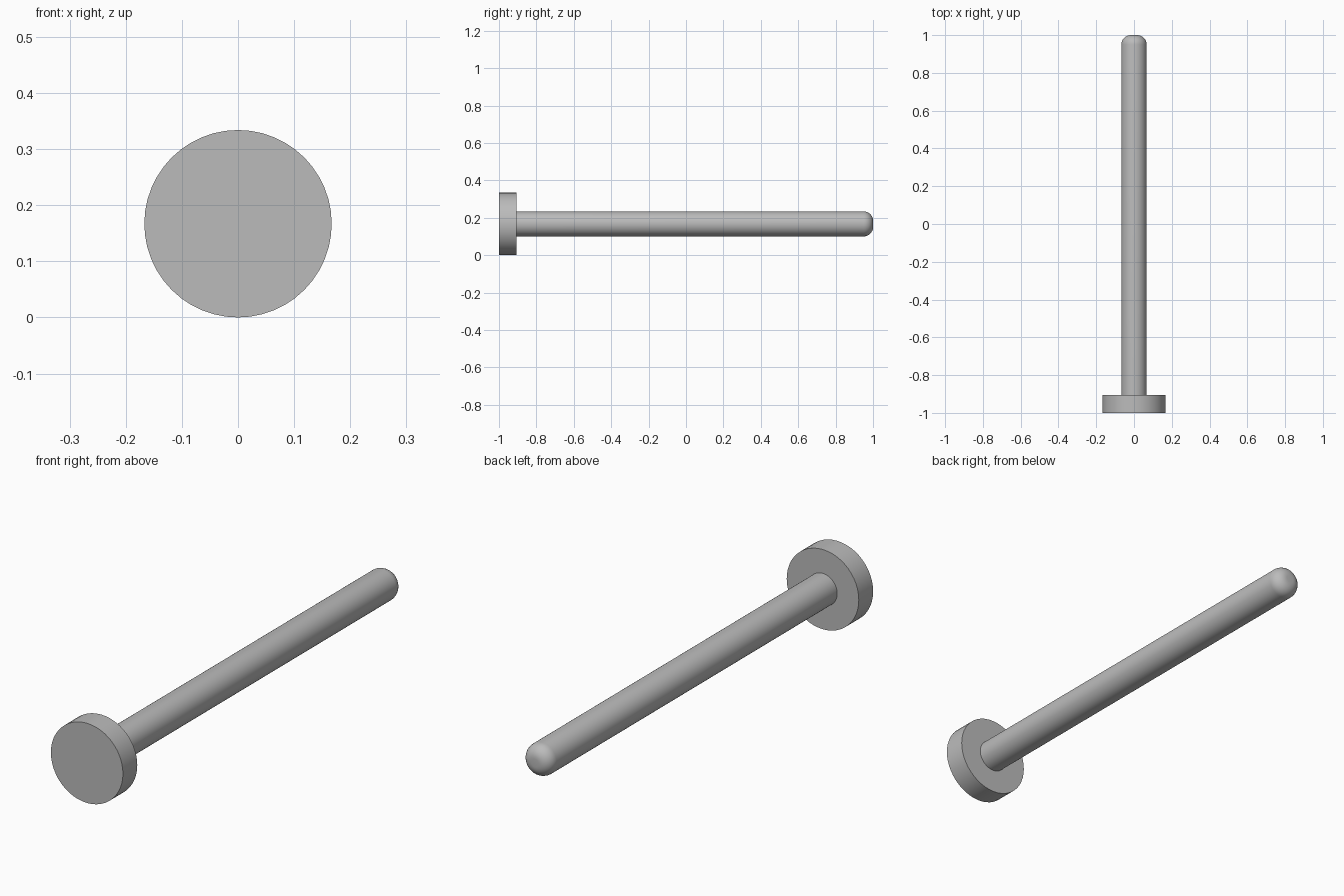
import bpy, bmesh, math
from mathutils import Matrix, Vector

cube = bpy.data.objects.get("Cube")
if cube:
    bpy.data.objects.remove(cube)

HEAD_R, SHAFT_R, FILLET = 0.167, 0.067, 0.05
HEAD_BACK = -0.905

grey = bpy.data.materials.new("plain grey")
grey.use_nodes = True
colour = (0.5, 0.5, 0.5, 1)
grey.diffuse_color = colour
grey.node_tree.nodes["Principled BSDF"].inputs["Base Color"].default_value = colour


def lathe(name, profile, segments=48):
    """Spin (radius, y) points around the pin's lengthwise axis."""
    bm = bmesh.new()
    verts = [bm.verts.new((0, y, r)) for r, y in profile]
    edges = [bm.edges.new(pair) for pair in zip(verts, verts[1:])]
    bmesh.ops.spin(bm, geom=verts + edges, cent=(0, 0, 0), axis=(0, 1, 0),
                   angle=math.tau, steps=segments)
    bmesh.ops.remove_doubles(bm, verts=bm.verts, dist=0.0001)
    bmesh.ops.recalc_face_normals(bm, faces=bm.faces)
    mesh = bpy.data.meshes.new(name)
    bm.to_mesh(mesh)
    bm.free()
    mesh.materials.append(grey)
    obj = bpy.data.objects.new(name, mesh)
    obj.location.z = HEAD_R
    bpy.context.collection.objects.link(obj)
    bpy.ops.object.select_all(action="DESELECT")
    obj.select_set(True)
    bpy.context.view_layer.objects.active = obj
    bpy.ops.object.shade_smooth_by_angle(angle=math.radians(30))
    return obj


# Flat disc head
lathe("pin_head", [(0, -1), (HEAD_R, -1), (HEAD_R, HEAD_BACK), (0, HEAD_BACK)])

# Long shaft with a rounded rim and a small flat at the tip
rim = []
for i in range(9):
    a = math.radians(90) * i / 8
    rim.append((SHAFT_R - FILLET + FILLET * math.cos(a),
                1 - FILLET + FILLET * math.sin(a)))
lathe("pin_shaft", [(SHAFT_R, HEAD_BACK)] + rim + [(0, 1)])
